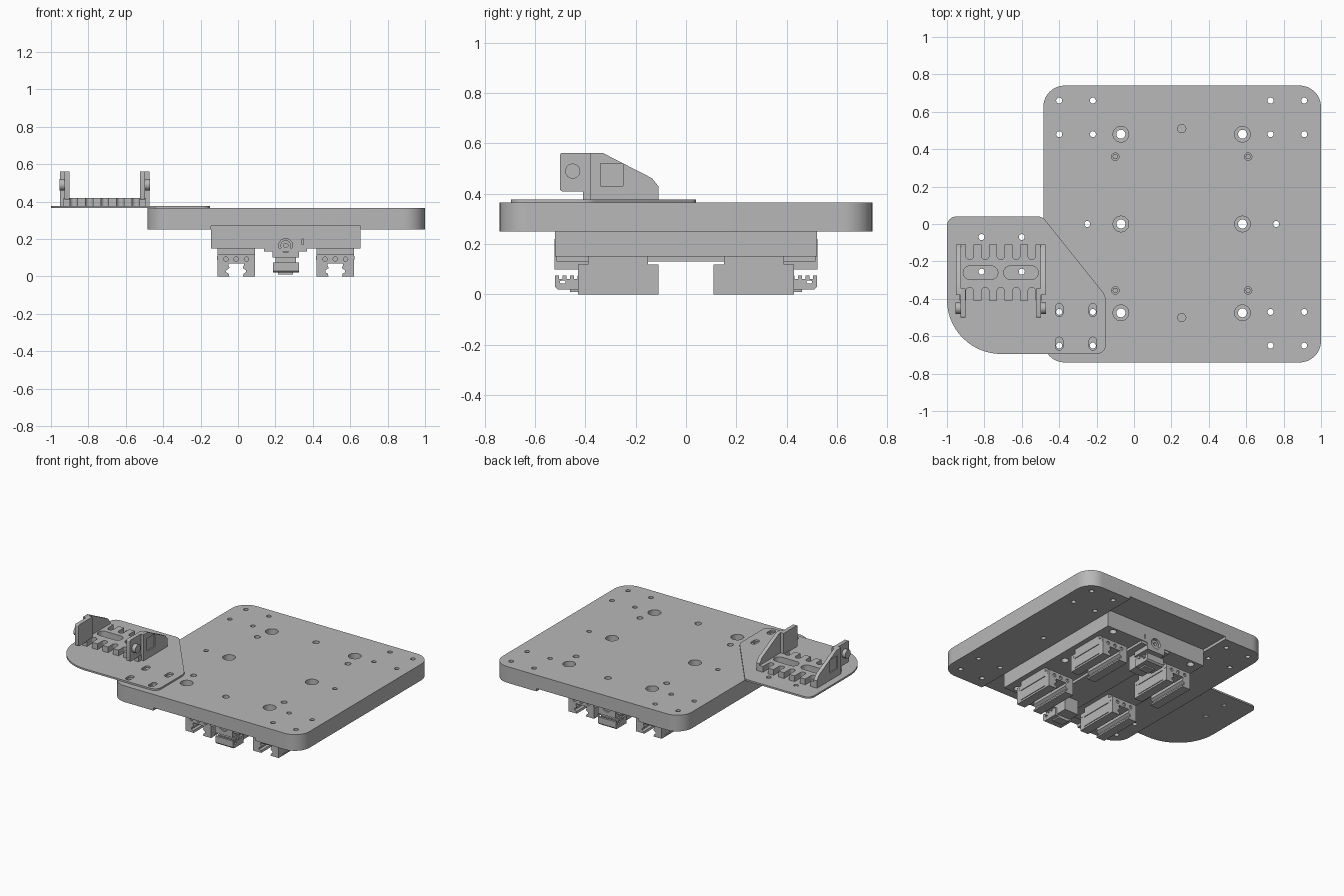
import bpy, bmesh, math
from mathutils import Vector

cube = bpy.data.objects.get("Cube")
if cube:
    bpy.data.objects.remove(cube, do_unlink=True)

grey = bpy.data.materials.new("machined grey")
grey.use_nodes = True
COLOUR = (0.48, 0.48, 0.48, 1)
grey.diffuse_color = COLOUR
grey.node_tree.nodes["Principled BSDF"].inputs["Base Color"].default_value = COLOUR


# ---- helpers: 2D outlines, prisms and cuts ----
def circle(a, b, r, n=24):
    return [(a + r * math.cos(math.tau * i / n), b + r * math.sin(math.tau * i / n)) for i in range(n)]


def rect(a0, a1, b0, b1):
    return [(a0, b0), (a1, b0), (a1, b1), (a0, b1)]


def rounded(pts, radii, n=8):
    """Fillet every corner of a polygon with its own radius."""
    out = []
    for i, p in enumerate(pts):
        p, r = Vector(p), radii[i] if isinstance(radii, (list, tuple)) else radii
        if r == 0:
            out.append(tuple(p))
            continue
        u = (Vector(pts[i - 1]) - p).normalized()
        v = (Vector(pts[(i + 1) % len(pts)]) - p).normalized()
        half = u.angle(v) / 2
        centre = p + (u + v).normalized() * (r / math.sin(half))
        s, e = p + u * (r / math.tan(half)) - centre, p + v * (r / math.tan(half)) - centre
        sweep = s.angle(e)
        for k in range(n + 1):
            t = k / n
            d = (s * math.sin((1 - t) * sweep) + e * math.sin(t * sweep)) / math.sin(sweep)
            out.append(tuple(centre + d))
    return out


def slot(a, b, w, h):
    return rounded(rect(a - w / 2, a + w / 2, b - h / 2, b + h / 2), min(w, h) * 0.498)


PLACE = {"X": lambda a, b, t: (t, a, b), "Y": lambda a, b, t: (a, t, b), "Z": lambda a, b, t: (a, b, t)}


def mesh_object(name, prisms):
    bm = bmesh.new()
    for pts, axis, lo, hi in prisms:
        ends = [[bm.verts.new(PLACE[axis](a, b, t)) for a, b in pts] for t in (lo, hi)]
        bm.faces.new(ends[0])
        bm.faces.new(ends[1])
        for i in range(len(pts)):
            bm.faces.new((ends[0][i - 1], ends[0][i], ends[1][i], ends[1][i - 1]))
    bmesh.ops.recalc_face_normals(bm, faces=bm.faces)
    me = bpy.data.meshes.new(name)
    bm.to_mesh(me)
    bm.free()
    me.materials.append(grey)
    ob = bpy.data.objects.new(name, me)
    bpy.context.collection.objects.link(ob)
    return ob


def solid(name, prisms, *cut_groups):
    """Build prisms, subtract each group of disjoint cutters, keep sharp edges."""
    ob = mesh_object(name, prisms)
    bpy.ops.object.select_all(action="DESELECT")
    bpy.context.view_layer.objects.active = ob
    ob.select_set(True)
    for cuts in cut_groups:
        cutter = mesh_object("cutter", cuts)
        cutter.hide_render = True
        mod = ob.modifiers.new("cut", "BOOLEAN")
        mod.operation, mod.solver, mod.object = "DIFFERENCE", "EXACT", cutter
        bpy.ops.object.modifier_apply(modifier=mod.name)
        bpy.data.objects.remove(cutter, do_unlink=True)
    bpy.ops.object.shade_smooth_by_angle(angle=math.radians(30))
    return ob


def grid(xs, ys):
    return [(x, y) for x in xs for y in ys]


# ---- table plate with its hole pattern and underside groove ----
bolts = grid((-0.07, 0.58), (-0.475, 0, 0.48))
small = grid((-0.4, -0.22), (0.48, 0.66, -0.47, -0.65)) + grid((0.73, 0.91), (0.48, 0.66, -0.47, -0.65))
small += [(-0.25, 0), (0.76, 0)]
screws = grid((-0.1, 0.61), (-0.355, 0.36))
bolt_holes = [(circle(x, y, 0.024), "Z", -0.1, 0.6) for x, y in bolts]
screw_holes = [(circle(x, y, 0.02), "Z", 0.2, 0.6) for x, y in screws]
solid("table_plate",
      [(rounded(rect(-0.485, 1, -0.74, 0.74), 0.115, 12), "Z", 0.25, 0.365)],
      [(rect(-0.145, 0.655, -1, 1), "Z", 0.2, 0.27)],
      [(circle(x, y, 0.042, 32), "Z", 0.3, 0.5) for x, y in bolts]
      + [(circle(x, y, 0.016), "Z", 0.1, 0.5) for x, y in small]
      + [(circle(0.255, y, 0.022), "Z", 0.34, 0.5) for y in (-0.5, 0.51)]
      + screw_holes,
      bolt_holes)
solid("table_screws", [(circle(x, y, 0.015, 6), "Z", 0.19, 0.33) for x, y in screws])

# ---- saddle block under the table ----
ends = (-1, 1)
end_bores = [(circle(0.255, 0.165, 0.037, 32), "Y", s * 0.5, s * 0.6) for s in ends]
inner_bores = [(circle(0.255, 0.165, 0.02), "Y", s * 0.45, s * 0.6) for s in ends]
solid("saddle_block", [(rect(-0.145, 0.655, -0.52, 0.52), "Z", 0.15, 0.27)],
      bolt_holes + screw_holes + end_bores
      + [(rect(0.341, 0.349, 0.17, 0.2), "Y", s * 0.5, s * 0.6) for s in ends],
      inner_bores)
solid("saddle_spine", [(rect(0.14, 0.37, -0.515, 0.515), "Z", 0.132, 0.152)])

# ---- belt clamp at each end ----
for s, word in ((-1, "front"), (1, "back")):
    solid(word + "_end_block", [(rect(0.185, 0.325, 0.10, 0.22), "Y", s * 0.39, s * 0.523)],
          end_bores, inner_bores)
    solid(word + "_clamp_post", [(rect(0.2, 0.31, 0.03, 0.14), "Y", s * 0.32, s * 0.425)])
    solid(word + "_clamp_ring", [(circle(0.255, 0.165, 0.028), "Y", s * 0.49, s * 0.515)],
          [(circle(0.255, 0.165, 0.012), "Y", s * 0.4, s * 0.6)])
    teeth = [(s * 0.4, 0.02), (s * 0.51, 0.02), (s * 0.52, 0.03), (s * 0.52, 0.075)]
    for i in range(3):
        y = 0.505 - i * 0.03
        teeth += [(s * y, 0.075), (s * y, 0.062), (s * (y - 0.014), 0.062), (s * (y - 0.014), 0.075)]
    teeth.append((s * 0.4, 0.075))
    solid(word + "_belt_clamp", [(teeth, "X", 0.187, 0.325)],
          [(slot(s * 0.49, 0.049, 0.022, 0.012), "X", 0, 1)])
    solid(word + "_clamp_foot", [(rect(0.215, 0.295, 0.01, 0.025), "Y", s * 0.4, s * 0.46)])

# ---- four linear bearing carriages ----
half = [(0.036, 0), (0.04, 0.014), (0.053, 0.022), (0.053, 0.032), (0.035, 0.045), (0.042, 0.06), (0.042, 0.07)]
for x, side in ((-0.01, "right"), (0.52, "left")):
    for s, word in ((-1, "front"), (1, "back")):
        outline = [(x - 0.1, 0), (x - 0.1, 0.12), (x + 0.1, 0.12), (x + 0.1, 0)]
        outline += [(x + a, b) for a, b in half] + [(x - a, b) for a, b in reversed(half)]
        solid(f"{word}_{side}_carriage", [(outline, "Y", s * 0.11, s * 0.43)],
              [(circle(x + d, 0.092, 0.012, 12), "Y", s * t, s * (t + 0.04))
               for d in (-0.055, 0, 0.055) for t in (0.08, 0.42)]
              + [(rect(x + e * 0.095, x + e * 0.11, z, z + 0.007), "Y", s * 0.15, s * 0.39)
                 for e in (-1, 1) for z in (0.01, 0.08)])
        solid(f"{word}_{side}_carriage_top", [(rect(x - 0.1, x + 0.1, 0.115, 0.152), "Y", s * 0.15, s * 0.39)])
        solid(f"{word}_{side}_carriage_pins",
              [(circle(s * y, 0.1, 0.01, 12), "X", x + e * 0.098, x + e * 0.102)
               for y in (0.13, 0.415) for e in (-1, 1)])

# ---- thin accessory plate on the table corner ----
outline = rounded([(-1, 0.04), (-0.49, 0.04), (-0.15, -0.385), (-0.15, -0.695), (-1, -0.695)],
                  [0.05, 0.05, 0.08, 0.05, 0.29], 14)
solid("accessory_plate", [(outline, "Z", 0.365, 0.377)],
      [(slot(x, y, 0.04, 0.07), "Z", 0.3, 0.5) for x, y in grid((-0.4, -0.22), (-0.46, -0.64))]
      + [(circle(x, y, 0.016), "Z", 0.3, 0.5) for x, y in grid((-0.815, -0.6), (-0.07, -0.255))])

# ---- slotted bracket base ----
MID = -0.7125
combs = []
for i in range(-2, 3):
    x = MID + i * 0.083
    combs += [(slot(x, -0.1, 0.04, 0.18), "Z", 0.3, 0.5), (slot(x, -0.43, 0.04, 0.18), "Z", 0.3, 0.5)]
solid("bracket_base", [(rect(MID - 0.22, MID + 0.22, -0.41, -0.11), "Z", 0.377, 0.418)], combs,
      [(slot(MID + d, -0.26, 0.185, 0.072), "Z", 0.3, 0.5) for d in (-0.108, 0.108)])

# ---- bracket cheeks, stepped arms and pivot bolts ----
for s, word in ((-1, "right"), (1, "left")):
    cheek = [(-0.38, 0.377), (-0.11, 0.377), (-0.11, 0.43), (-0.135, 0.462), (-0.33, 0.562), (-0.38, 0.562)]
    solid(word + "_cheek", [(cheek, "X", MID + s * 0.212, MID + s * 0.238)],
          [(rect(-0.34, -0.25, 0.43, 0.52), "X", MID + s * 0.23, MID + s * 0.25)])
    arm = rounded([(-0.5, 0.41), (-0.41, 0.41), (-0.41, 0.377), (-0.345, 0.377), (-0.345, 0.562), (-0.5, 0.562)],
                  [0.008, 0, 0, 0, 0, 0.008], 4)
    solid(word + "_arm", [(arm, "X", MID + s * 0.188, MID + s * 0.216)])
    solid(word + "_pivot_bolt", [(circle(-0.45, 0.49, 0.03), "X", MID + s * 0.2, MID + s * 0.243)])
